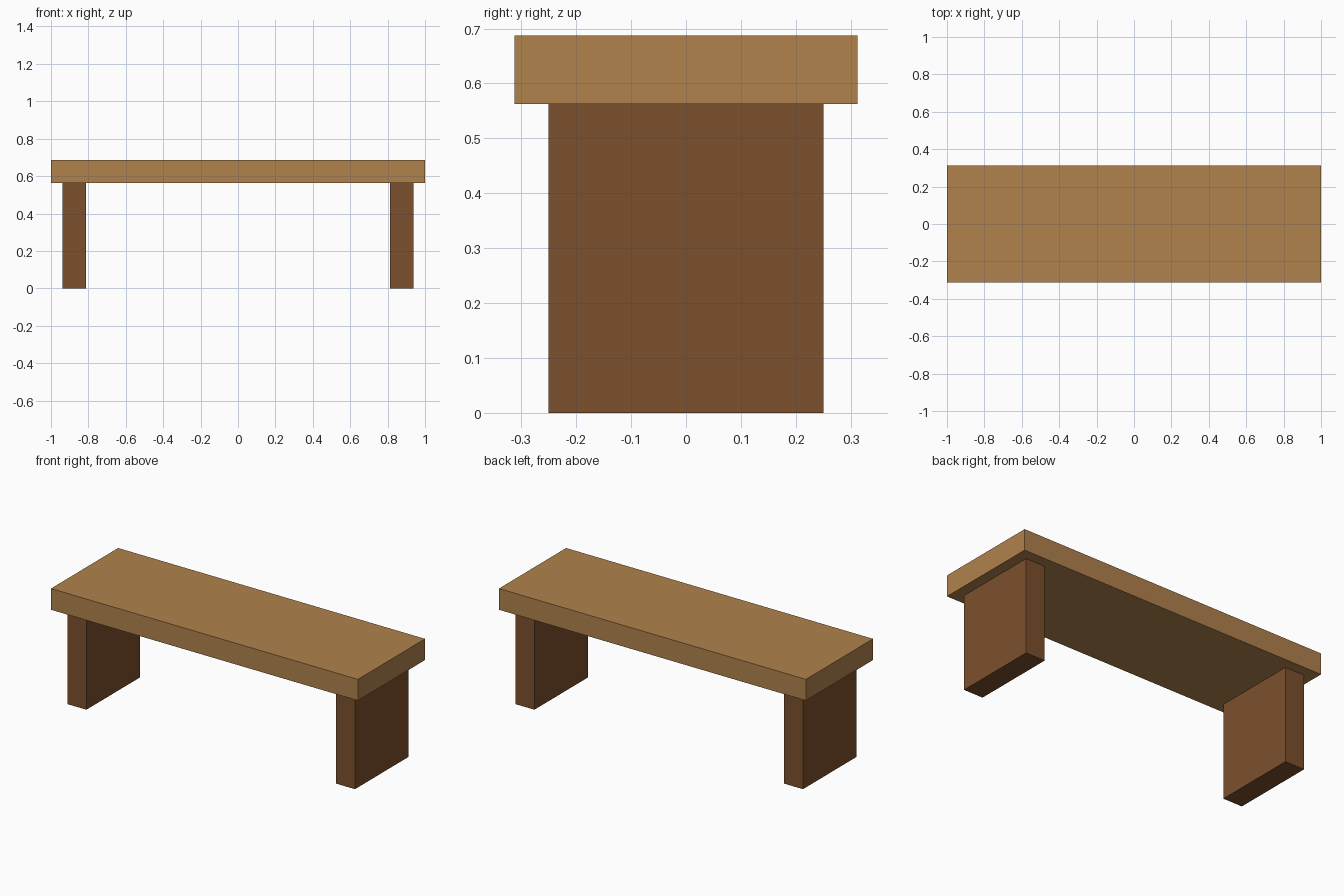
import bpy

if "Cube" in bpy.data.objects:
    bpy.data.objects.remove(bpy.data.objects["Cube"])


def make_material(name, rgb):
    mat = bpy.data.materials.new(name)
    mat.diffuse_color = (*rgb, 1.0)
    mat.use_nodes = True
    mat.node_tree.nodes["Principled BSDF"].inputs["Base Color"].default_value = mat.diffuse_color
    return mat


def box(name, low, high, mat):
    """Axis-aligned box between two opposite corners."""
    center = [(a + b) / 2 for a, b in zip(low, high)]
    bpy.ops.mesh.primitive_cube_add(size=1, location=center)
    obj = bpy.context.object
    obj.name = name
    obj.scale = [b - a for a, b in zip(low, high)]
    bpy.ops.object.transform_apply(location=False, rotation=False, scale=True)
    obj.data.materials.append(mat)
    return obj


light_wood = make_material("light_wood", (0.434, 0.223, 0.074))
dark_wood = make_material("dark_wood", (0.202, 0.080, 0.026))

LEG_TOP = 0.5625

# Seat plank
box("seat", (-1, -0.3125, LEG_TOP), (1, 0.3125, 0.6875), light_wood)

# Slab legs, one near each end
for side, x in (("left", -0.875), ("right", 0.875)):
    box(f"{side}_leg", (x - 0.0625, -0.25, 0), (x + 0.0625, 0.25, LEG_TOP), dark_wood)
